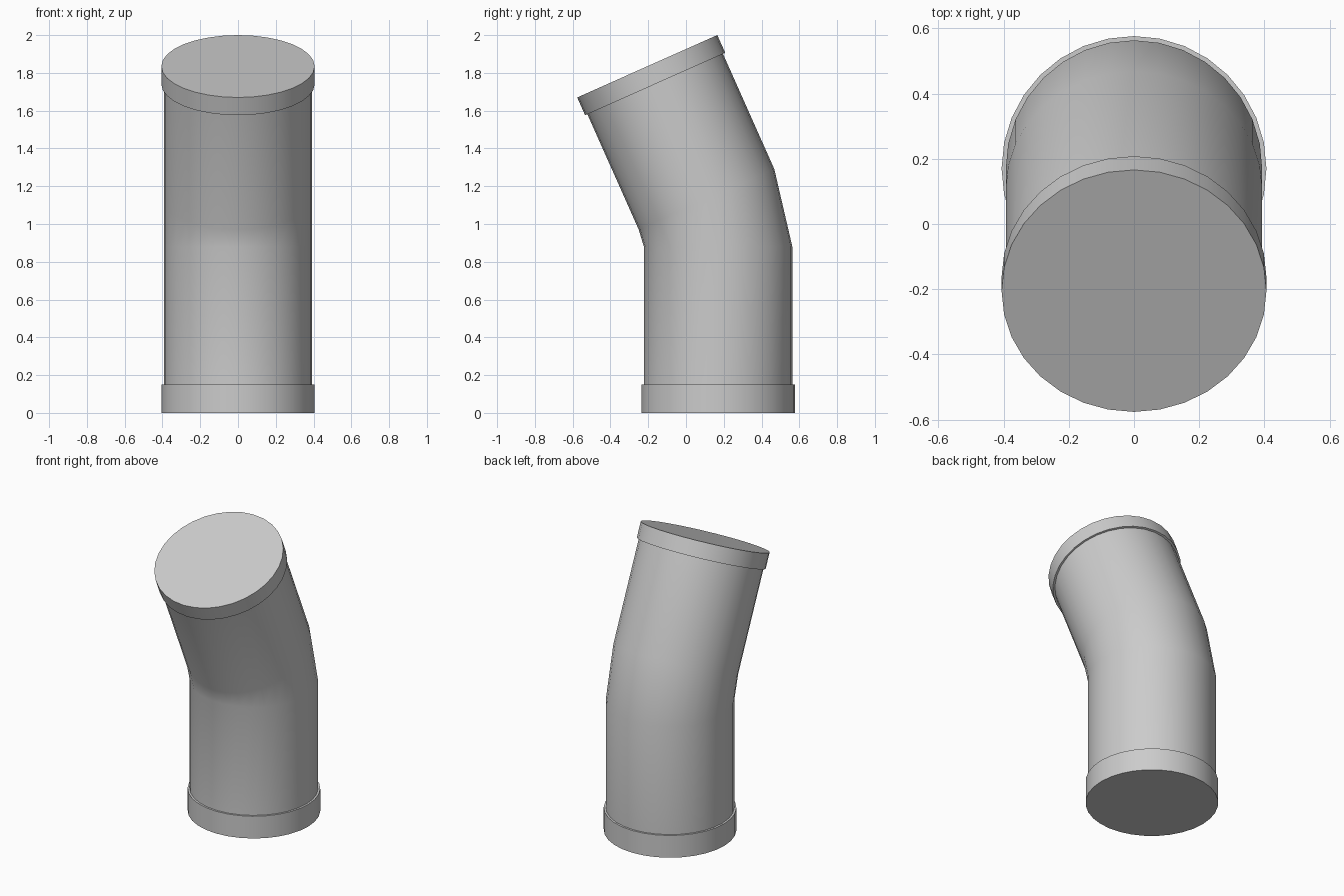
import bpy, bmesh
from math import radians, sin, cos, tau

if "Cube" in bpy.data.objects:
    bpy.data.objects.remove(bpy.data.objects["Cube"])

SIDES = 32
TILT = radians(24)
PIPE_R, COLLAR_R = 0.393, 0.406
TOP_Y, TOP_Z = -0.205, 1.835      # centre of the tilted end face


def upper(back):
    """Centre and tilt of a ring a given distance back from the tilted end."""
    return (TOP_Y + back * sin(TILT), TOP_Z - back * cos(TILT), TILT)


def lower(z):
    return (0.17, z, 0.0)


def loft(name, rings, cap_first=False, cap_last=False):
    """Skin circular rings given as ((y, z, tilt), radius), bottom to top."""
    bm = bmesh.new()
    loops = []
    for (y, z, t), r in rings:
        loops.append([bm.verts.new((r * cos(a),
                                    y + r * sin(a) * cos(t),
                                    z + r * sin(a) * sin(t)))
                      for a in (tau * i / SIDES for i in range(SIDES))])
    for a, b in zip(loops, loops[1:]):
        for i in range(SIDES):
            j = (i + 1) % SIDES
            bm.faces.new((a[i], a[j], b[j], b[i]))
    if cap_first:
        bm.faces.new(loops[0][::-1])
    if cap_last:
        bm.faces.new(loops[-1])
    mesh = bpy.data.meshes.new(name)
    bm.to_mesh(mesh)
    bm.free()
    obj = bpy.data.objects.new(name, mesh)
    bpy.context.collection.objects.link(obj)
    bpy.ops.object.select_all(action='DESELECT')
    obj.select_set(True)
    bpy.context.view_layer.objects.active = obj
    bpy.ops.object.shade_smooth_by_angle(angle=radians(30))
    return obj


# Bent pipe: straight run, short mitred elbow, tilted run
loft("bent_pipe", [(lower(0.15), PIPE_R), (lower(0.88), PIPE_R),
                   (upper(0.771), PIPE_R), (upper(0.103), PIPE_R)])

# End collars with flat closed faces and a narrow lip onto the pipe
loft("bottom_collar", [(lower(0.0), COLLAR_R), (lower(0.15), COLLAR_R),
                       (lower(0.15), PIPE_R)], cap_first=True)
loft("top_collar", [(upper(0.103), PIPE_R), (upper(0.103), COLLAR_R),
                    (upper(0.0), COLLAR_R)], cap_last=True)
